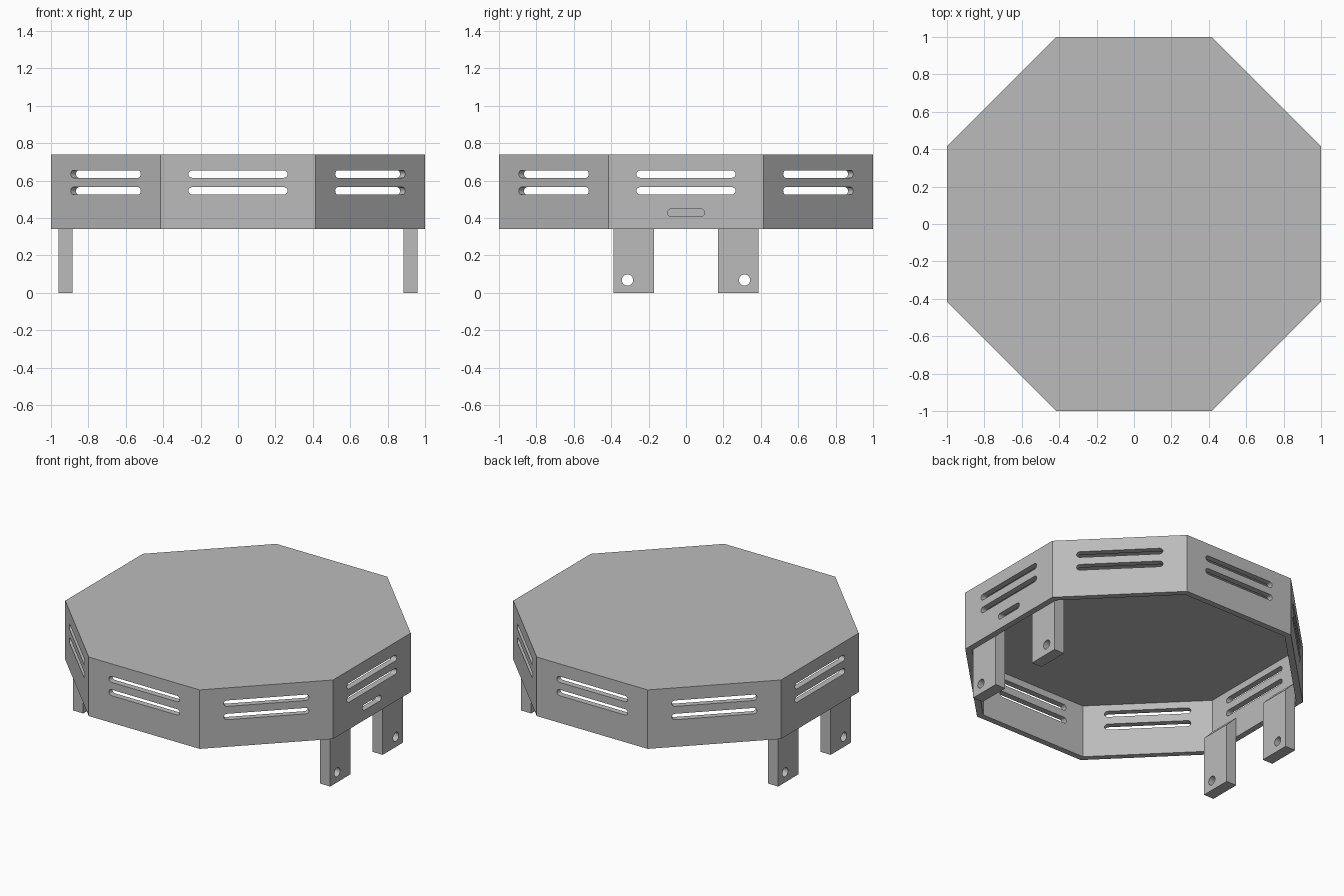
import bpy
import bmesh
from math import pi, cos, sin, tan
from mathutils import Matrix, Vector

cube = bpy.data.objects.get("Cube")
if cube:
    bpy.data.objects.remove(cube, do_unlink=True)

TOP, BOTTOM, WALL = 0.74, 0.342, 0.04
LEG_THICK = 0.076

grey = bpy.data.materials.new("plain_grey")
grey.use_nodes = True
GREY = (0.5, 0.5, 0.5, 1)
grey.diffuse_color = GREY
grey.node_tree.nodes["Principled BSDF"].inputs["Base Color"].default_value = GREY


def add_prism(bm, points, offset):
    """Closed prism from an outline and an extrusion vector."""
    face = bm.faces.new([bm.verts.new(p) for p in points])
    ext = bmesh.ops.extrude_face_region(bm, geom=[face], use_keep_orig=True)
    verts = [g for g in ext["geom"] if isinstance(g, bmesh.types.BMVert)]
    bmesh.ops.translate(bm, vec=offset, verts=verts)


def make_object(name, bm):
    bmesh.ops.recalc_face_normals(bm, faces=bm.faces)
    mesh = bpy.data.meshes.new(name)
    bm.to_mesh(mesh)
    bm.free()
    mesh.materials.append(grey)
    obj = bpy.data.objects.new(name, mesh)
    bpy.context.collection.objects.link(obj)
    return obj


def cut(obj, cutter):
    """Subtract the cutter for good and remove it."""
    cutter.hide_render = True
    mod = obj.modifiers.new("cut", "BOOLEAN")
    mod.operation, mod.solver, mod.object = "DIFFERENCE", "EXACT", cutter
    bpy.context.view_layer.objects.active = obj
    bpy.ops.object.modifier_apply(modifier=mod.name)
    bpy.data.objects.remove(cutter, do_unlink=True)


def octagon(apothem, z):
    r = apothem / cos(pi / 8)
    return [(r * cos(a), r * sin(a), z)
            for a in (pi / 8 + i * pi / 4 for i in range(8))]


def add_slot(bm, angle, half_length, z, radius=0.02, y=0, steps=8):
    """Round-ended cutter passing through the wall facing the given angle."""
    turn = Matrix.Rotation(angle, 3, "Z")
    straight = half_length - radius
    points = []
    for side, start in ((1, -pi / 2), (-1, pi / 2)):
        # a round hole needs no doubled points at the seams
        for i in range(steps + (1 if straight > 0 else 0)):
            a = start + pi * i / steps
            points.append(turn @ Vector((0.8, y + side * straight + radius * cos(a),
                                         z + radius * sin(a))))
    add_prism(bm, points, turn @ Vector((0.4, 0, 0)))


# Octagonal cover, hollow and open underneath
bm = bmesh.new()
add_prism(bm, octagon(1, BOTTOM), (0, 0, TOP - BOTTOM))
cover = make_object("octagonal_cover", bm)
bm = bmesh.new()
add_prism(bm, octagon(1 - WALL, BOTTOM - 0.1), (0, 0, TOP - BOTTOM + 0.1 - WALL))
cut(cover, make_object("cavity_cutter", bm))

# Two vent slots in every wall, one short slot in the +x wall
bm = bmesh.new()
for i in range(8):
    for z in (0.545, 0.635):
        add_slot(bm, i * pi / 4, 0.265, z)
add_slot(bm, 0, 0.1, 0.428)
cut(cover, make_object("slot_cutter", bm))

# Four mounting legs with sloped tops, fixed inside the side walls
outer = 1 - WALL
inner = outer - LEG_THICK
for sx, side in ((1, "left"), (-1, "right")):
    for sy, end in ((-1, "front"), (1, "back")):
        bm = bmesh.new()
        profile = ((outer, 0), (outer, 0.4 + LEG_THICK), (inner, 0.4), (inner, 0))
        add_prism(bm, [(sx * x, sy * 0.172, z) for x, z in profile],
                  (0, sy * 0.216, 0))
        leg = make_object(f"{end}_{side}_leg", bm)
        bm = bmesh.new()
        add_slot(bm, 0 if sx > 0 else pi, 0.03, 0.068, 0.03, sx * sy * 0.313, 12)
        cut(leg, make_object("hole_cutter", bm))
